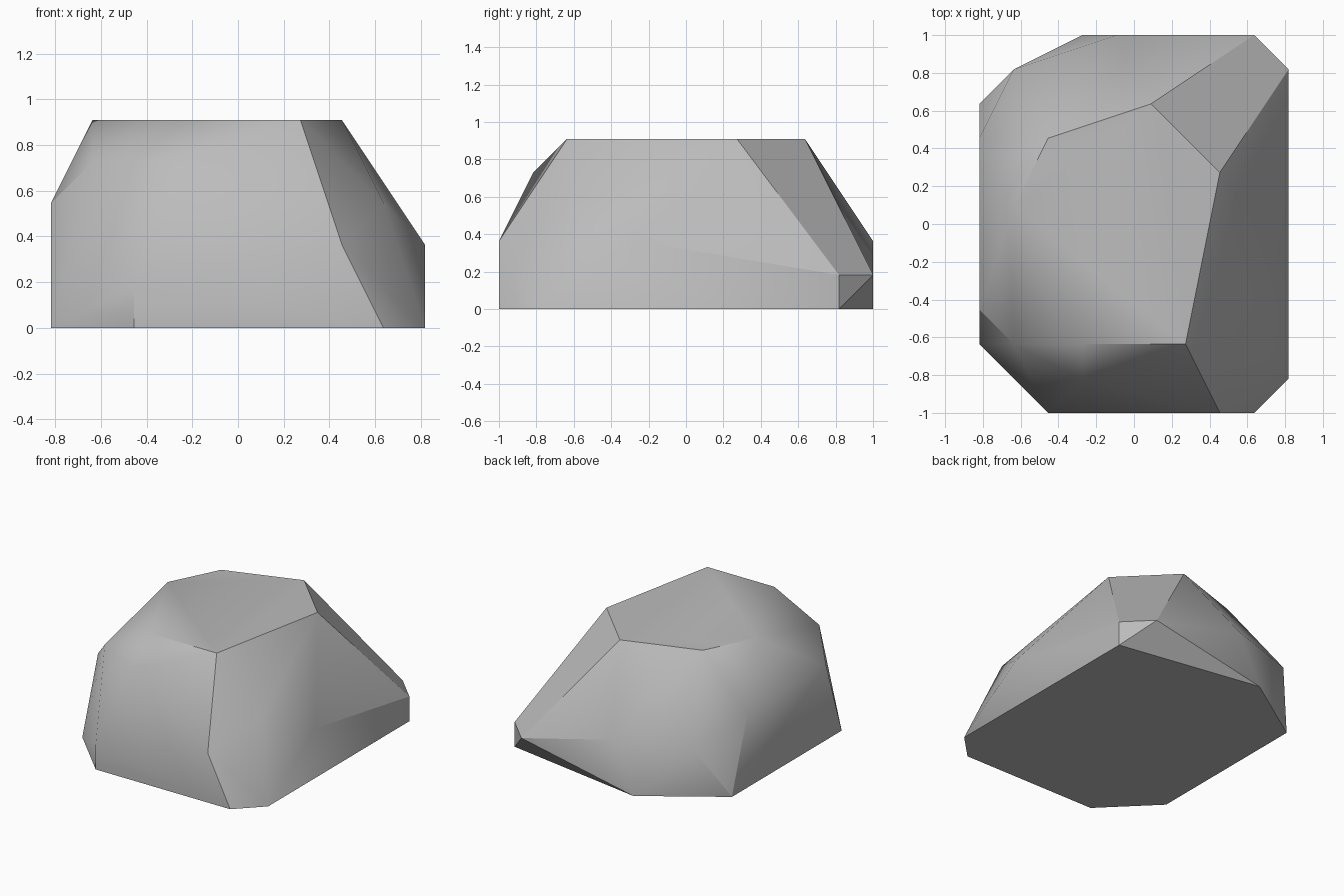
import bpy
import bmesh
import math

cube = bpy.data.objects.get("Cube")
if cube:
    bpy.data.objects.remove(cube, do_unlink=True)

UNIT = 1 / 11   # the boulder is chiselled on a coarse lattice

# Corner points of the boulder by height level: (x, y) in lattice units
levels = {
    0: [(-9, -7), (-5, -11), (7, -11), (9, -9), (9, 9), (-3, 11), (-9, 7)],
    2: [(-5, -11), (9, 9), (7, 11)],
    4: [(5, -11), (9, -3), (-1, 11), (-7, 9)],
    6: [(7, -7), (-9, 5), (-9, -5)],
    8: [(-7, -7), (-3, -9)],
    10: [(-7, 1), (-3, -7), (3, -7), (5, 3), (1, 7), (-5, 5)],
}

# Plain stone colour
stone = bpy.data.materials.new("stone_grey")
stone.use_nodes = True
colour = (0.5, 0.5, 0.5, 1)
stone.diffuse_color = colour
shader = stone.node_tree.nodes["Principled BSDF"]
shader.inputs["Base Color"].default_value = colour
shader.inputs["Roughness"].default_value = 0.9

# Wrap the corner points in a convex shell and merge coplanar facets
bm = bmesh.new()
for z, ring in levels.items():
    for x, y in ring:
        bm.verts.new((x * UNIT, y * UNIT, z * UNIT))
bmesh.ops.convex_hull(bm, input=bm.verts[:])
bmesh.ops.dissolve_limit(bm, angle_limit=math.radians(0.5),
                         verts=bm.verts[:], edges=bm.edges[:])
bmesh.ops.recalc_face_normals(bm, faces=bm.faces[:])

mesh = bpy.data.meshes.new("boulder")
bm.to_mesh(mesh)
bm.free()
mesh.materials.append(stone)
boulder = bpy.data.objects.new("boulder", mesh)
bpy.context.collection.objects.link(boulder)

# Soft shading across shallow facets, crisp steep edges
for obj in bpy.context.selected_objects:
    obj.select_set(False)
boulder.select_set(True)
bpy.context.view_layer.objects.active = boulder
bpy.ops.object.shade_smooth_by_angle(angle=math.radians(30))
